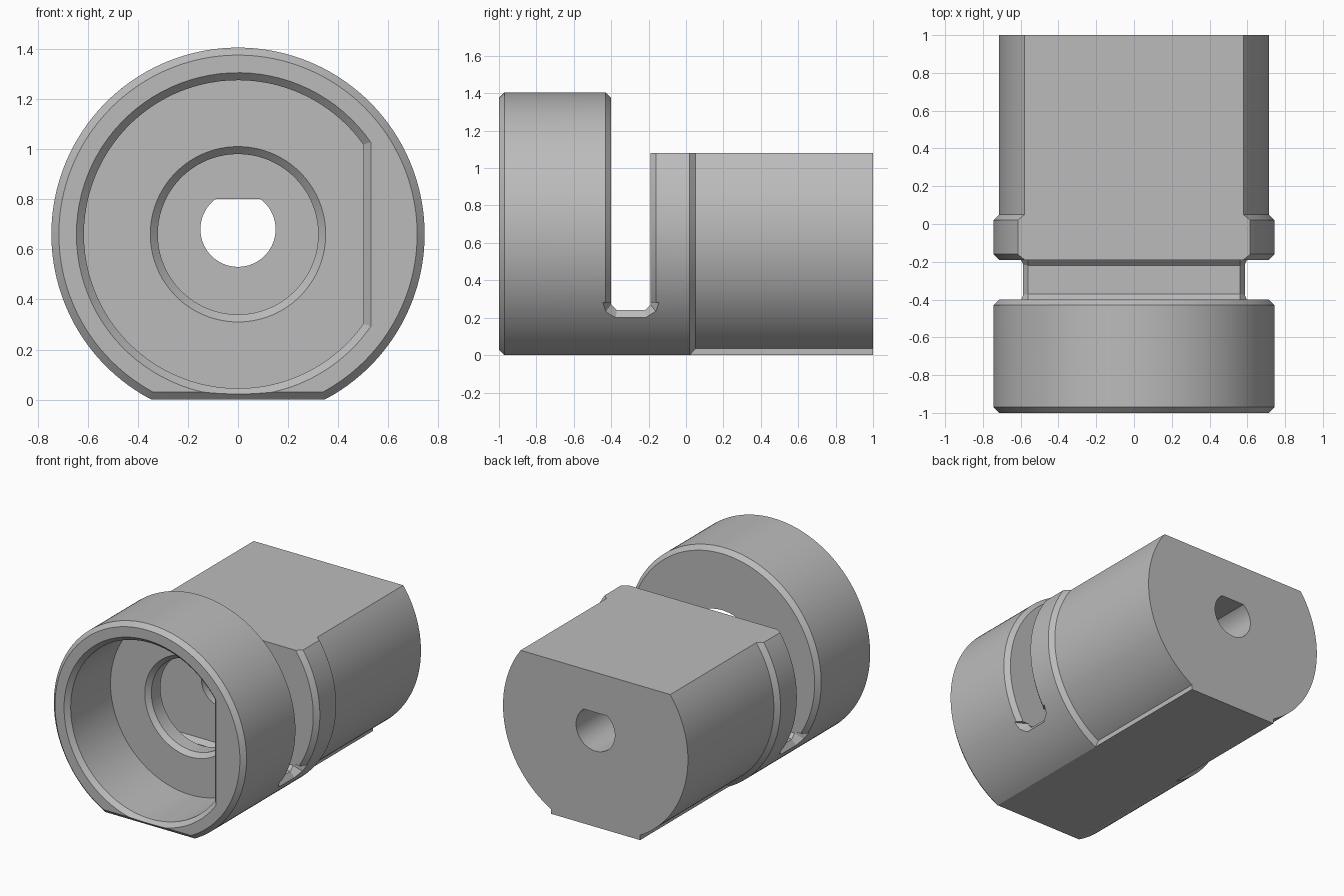
import bpy, bmesh
from math import sin, cos, pi, acos, radians

if "Cube" in bpy.data.objects:
    bpy.data.objects.remove(bpy.data.objects["Cube"])

AXIS = 0.66      # height of the main axis
R = 0.745        # outer radius of head and collar
C = 0.03         # chamfer size
SEG = 160
SLOT = (-0.40, -0.19)

metal = bpy.data.materials.new("machined_grey")
metal.use_nodes = True
GREY = (0.5, 0.5, 0.5, 1)
metal.diffuse_color = GREY
metal.node_tree.nodes["Principled BSDF"].inputs["Base Color"].default_value = GREY


def loft(name, sections, closed=False):
    """Skin matching rings of points, capping the ends."""
    bm = bmesh.new()
    rings = [[bm.verts.new(p) for p in s] for s in sections]
    for a, b in zip(rings, rings[1:]):
        for i in range(len(a)):
            j = (i + 1) % len(a)
            bm.faces.new((a[i], a[j], b[j], b[i]))
    bm.faces.new(rings[0])
    bm.faces.new(rings[-1])
    bmesh.ops.recalc_face_normals(bm, faces=bm.faces)
    mesh = bpy.data.meshes.new(name)
    bm.to_mesh(mesh)
    bm.free()
    mesh.materials.append(metal)
    ob = bpy.data.objects.new(name, mesh)
    bpy.context.collection.objects.link(ob)
    return ob


def circle(y, r, z=AXIS):
    return [(r * sin(2 * pi * i / SEG), y, z + r * cos(2 * pi * i / SEG)) for i in range(SEG)]


def d_ring(y, r, flat, z, turn):
    """Circle cut by a flat; the flat faces the direction at angle turn."""
    a = acos(flat / r)
    n = SEG // 2
    angles = [turn + a + (2 * pi - 2 * a) * i / n for i in range(n + 1)]
    return [(r * cos(t), y, z + r * sin(t)) for t in angles]


def prism(name, outline, half_width):
    """Extrude a side outline of (y, z) points across x."""
    return loft(name, [[(x, y, z) for y, z in outline] for x in (-half_width, half_width)])


def combine(target, tool, operation="DIFFERENCE"):
    tool.hide_render = True
    mod = target.modifiers.new(tool.name, "BOOLEAN")
    mod.operation = operation
    mod.solver = "EXACT"
    mod.object = tool
    bpy.context.view_layer.objects.active = target
    bpy.ops.object.modifier_apply(modifier=mod.name)
    bpy.data.objects.remove(tool)


# Turned stock: chamfered head and collar, slimmer rear body
housing = loft("coupling_housing", [circle(y, r) for y, r in (
    (-1, R - C), (-1 + C, R), (0.02, R), (0.02 + C, R - C), (1.05, R - C))])

# Foot slab under the rear body
half_foot = (R * R - AXIS * AXIS) ** 0.5
combine(housing, prism("foot_slab", [(0.01, -0.06), (1.04, -0.06), (1.04, 0.2), (0.01, 0.2)],
                       half_foot), "UNION")

# Flat base with front chamfer, and square rear end
combine(housing, prism("base_cut", [(-1.1, C + 0.1), (-1 + C, 0), (1.2, 0), (1.2, -0.3), (-1.1, -0.3)], 1))
combine(housing, prism("rear_cut", [(1, -0.5), (1.3, -0.5), (1.3, 2), (1, 2)], 1.1))

# Flat top of the rear body
combine(housing, prism("top_cut", [(-0.3, 1.08), (1.2, 1.08), (1.2, 1.7), (-0.3, 1.7)], 1.2))

# Cross slot with chamfered floor corners
y0, y1 = SLOT
floor = 0.24
combine(housing, prism("slot_cut", [(y0, 1.8), (y0, floor + C), (y0 + C, floor),
                                    (y1 - C, floor), (y1, floor + C), (y1, 1.8)], 1.3))

# Chamfer round the curved slot edges
end = acos((floor + C - AXIS) / R)
arc = []
for i in range(SEG + 1):
    t = -end + 2 * end * i / SEG
    arc.append([(r * sin(t), y, AXIS + r * cos(t)) for y, r in (
        (y0 + 0.01, R - C - 0.01), (y0 - 0.05, R + 0.02),
        (y1 + 0.05, R + 0.02), (y1 - 0.01, R - C - 0.01))])
combine(housing, loft("slot_edge_cut", arc))

# Flared slot floor at both sides
for side in (-1, 1):
    flare = []
    for x, out, drop in ((0.56, 0, 0), (0.65, 0.05, 0.13)):
        flare.append([(side * x, y, z) for y, z in (
            (y0 - out, floor + C + 0.01), (y0 - out, floor + C - drop * 0.5),
            (y0 + C - out * 0.4, floor - drop), (y1 - C + out * 0.4, floor - drop),
            (y1 + out, floor + C - drop * 0.5), (y1 + out, floor + C + 0.01))])
    combine(housing, loft("slot_flare_cut", flare))

# Front socket with one flat side and a chamfered mouth
combine(housing, loft("socket_cut", [d_ring(y, 0.615 + k, 0.50 + k, AXIS, 0) for y, k in (
    (-1.03, 0.06), (-0.97, 0), (-0.53, 0))]))

# Chamfered hole through the socket wall
combine(housing, loft("wall_hole_cut", [circle(y, r) for y, r in (
    (-0.56, 0.38), (-0.50, 0.32), (-0.30, 0.32))]))

# D-shaped shaft hole through the rear body
combine(housing, loft("shaft_hole_cut", [d_ring(y, 0.15, 0.12, 0.68, pi / 2) for y in (-0.3, 1.1)]))

# Smooth curves, sharp edges
bpy.ops.object.select_all(action="DESELECT")
housing.select_set(True)
bpy.context.view_layer.objects.active = housing
bpy.ops.object.shade_smooth_by_angle(angle=radians(25))
